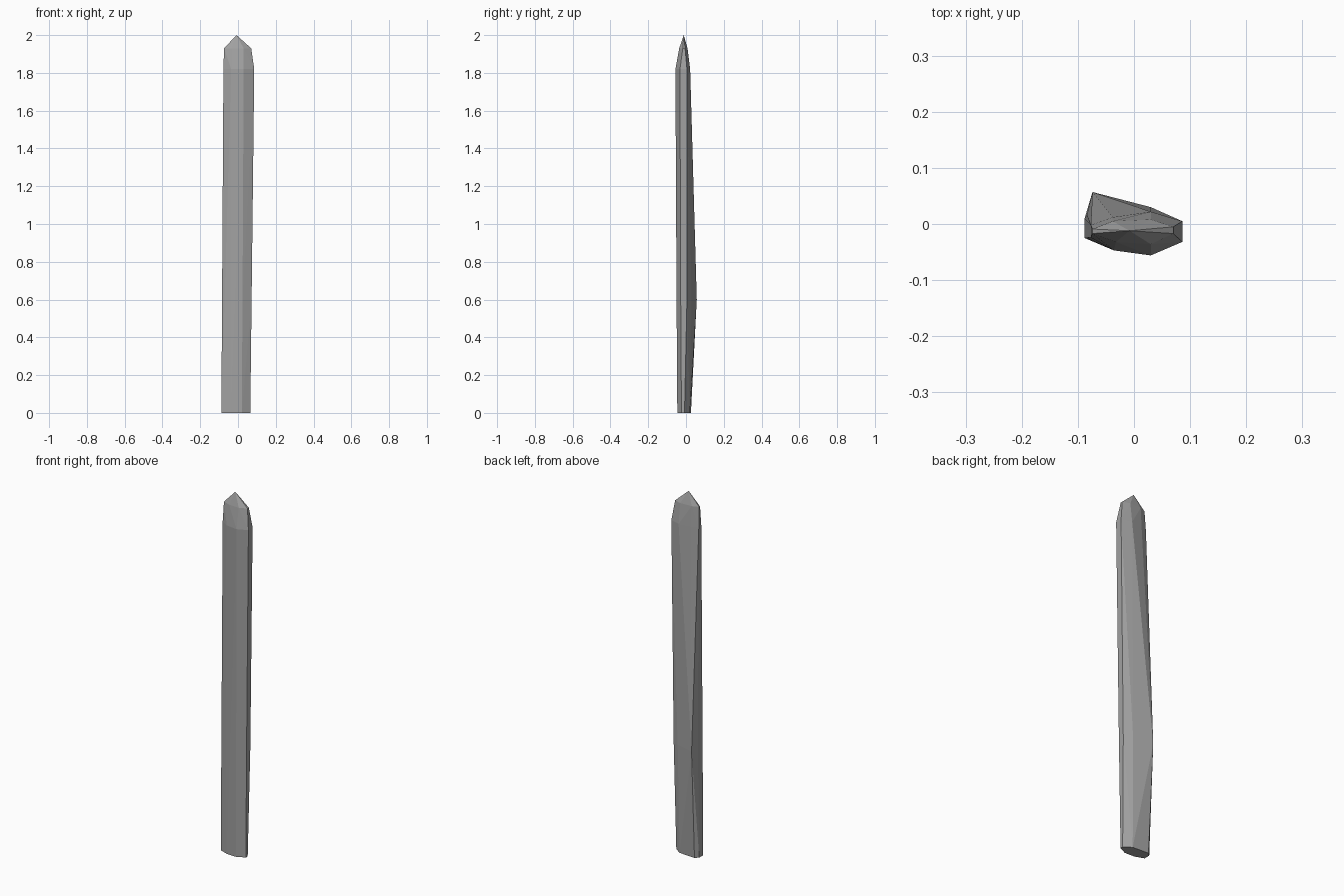
import bpy
import bmesh

default_cube = bpy.data.objects.get("Cube")
if default_cube:
    bpy.data.objects.remove(default_cube, do_unlink=True)


def make_material(name, colour):
    material = bpy.data.materials.new(name)
    material.use_nodes = True
    material.diffuse_color = colour
    shader = next(n for n in material.node_tree.nodes if n.type == "BSDF_PRINCIPLED")
    shader.inputs["Base Color"].default_value = colour
    return material


def build_hull(name, sections, tip, material):
    """Wrap a faceted stone around cross-sections (thousandths) and a tip."""
    bm = bmesh.new()
    for height, outline in sections.items():
        for x, y in outline:
            bm.verts.new((x / 1000, y / 1000, height))
    bm.verts.new(tip)
    hull = bmesh.ops.convex_hull(bm, input=bm.verts)
    unused = {v for v in hull["geom_interior"] + hull["geom_unused"]
              if isinstance(v, bmesh.types.BMVert)}
    bmesh.ops.delete(bm, geom=list(unused), context="VERTS")
    bmesh.ops.recalc_face_normals(bm, faces=bm.faces)
    mesh = bpy.data.meshes.new(name)
    bm.to_mesh(mesh)
    bm.free()
    mesh.materials.append(material)
    stone = bpy.data.objects.new(name, mesh)
    bpy.context.collection.objects.link(stone)
    return stone


# Outlines run from the front right corner, along the front, round to the back
sections = {
    # Foot
    0.0: [(-88, -25), (-40, -43), (20, -46), (65, -24),
          (65, -8), (25, 20), (-70, 26), (-88, 10)],
    # Bulge low on the back
    0.6: [(-84, -25), (-38, -45), (24, -50), (72, -28),
          (72, 5), (30, 30), (-74, 57), (-84, 16)],
    # Shoulder
    1.82: [(-77, -24), (-36, -47), (30, -56), (86, -32),
           (86, 5), (30, 22), (-38, 12), (-77, -2)],
    # Narrow crown ridge
    1.93: [(-74, -17), (-32, -32), (30, -36), (70, -17),
           (70, -5), (30, 8), (-38, 5), (-74, -9)],
}

# Standing stone
stone_grey = make_material("stone grey", (0.36, 0.36, 0.36, 1))
build_hull("standing_stone", sections, (-0.008, -0.012, 2.0), stone_grey)
